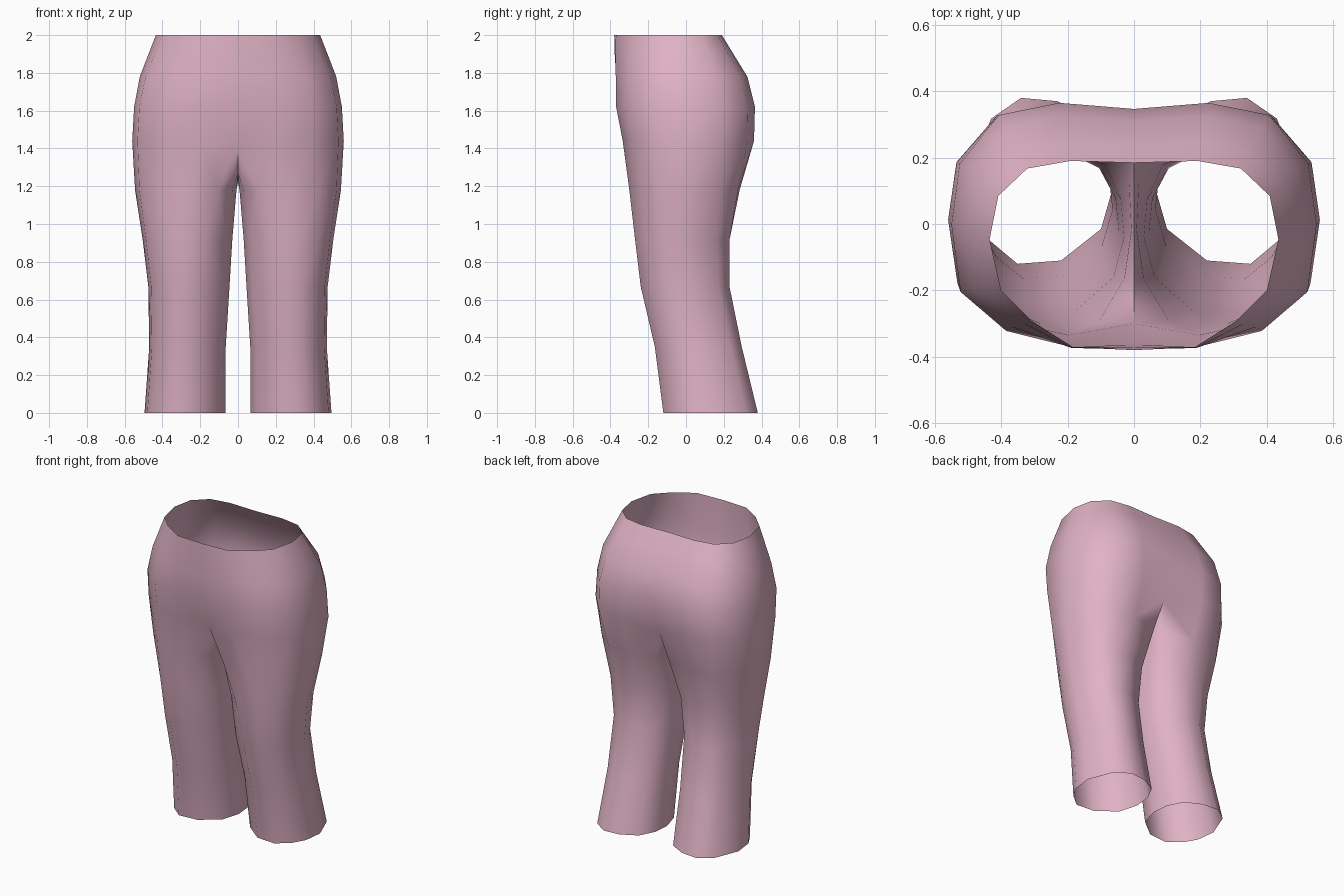
import bpy
import bmesh
from math import radians

default_cube = bpy.data.objects.get("Cube")
if default_cube:
    bpy.data.objects.remove(default_cube)

# Half cross-sections, running back centre > outer side > front centre > inner side.
# Across: -1 is the inner edge and 1 the outer; depth: -1 is the front and 1 the back.
INNER = [(-1, -.5), (-1, 0), (-1, .5)]
WAIST = [(-1, .98), (-.12, 1), (.48, .92), (.88, .63), (1, .17),
         (.84, -.37), (.42, -.69), (-.16, -.97), (-1, -1)] + INNER
HIP = [(-1, .95), (-.18, 1), (.48, .9), (.91, .5), (1, 0),
       (.9, -.55), (.4, -.87), (-.3, -1), (-1, -.98)] + INNER
LEG = [(-.72, .74), (-.23, .96), (.28, 1), (.7, .75), (1, .1),
       (.93, -.4), (.72, -.72), (.33, -1), (-.28, -.96),
       (-.84, -.58), (-1, -.1), (-.95, .35)]

# Height, inner x, outer x, front y, back y, start section, end section, blend
BODY_LEVELS = [
    (2, 0, .435, -.38, .19, WAIST, HIP, 0),
    (1.91, 0, .47, -.38, .245, WAIST, HIP, .3),
    (1.78, 0, .52, -.375, .325, WAIST, HIP, .7),
    (1.62, 0, .55, -.37, .365, HIP, LEG, 0),
    (1.44, 0, .56, -.335, .36, HIP, LEG, 0),
]
LEG_LEVELS = [
    (1.18, .008, .545, -.3, .29, HIP, LEG, .5),
    (.92, .03, .505, -.27, .235, HIP, LEG, .85),
    (.67, .045, .475, -.24, .23, HIP, LEG, 1),
    (.35, .065, .47, -.165, .295, HIP, LEG, 1),
    (0, .065, .495, -.12, .38, HIP, LEG, 1),
]
# Centre seam under the crotch: ring index > (y, z)
CROTCH = {0: (.28, 1.37), 8: (-.3, 1.41), 9: (-.19, 1.27),
          10: (.02, 1.22), 11: (.17, 1.25)}


def ring_points(level):
    """Scale a blended cross-section to the extents of one level."""
    z, x_in, x_out, front, back, start, end, blend = level
    points = []
    for (u0, v0), (u1, v1) in zip(start, end):
        u = u0 + (u1 - u0) * blend
        v = v0 + (v1 - v0) * blend
        x = x_in + (x_out - x_in) * (u + 1) / 2
        y = (front + back) / 2 + (back - front) / 2 * v
        points.append((x, y, z))
    return points


def bridge(bm, upper, lower, closed):
    """Join two rings with quads facing outward."""
    count = len(lower)
    for k in range(count if closed else count - 1):
        n = (k + 1) % count
        bm.faces.new((upper[k], upper[n], lower[n], lower[k]))


def make_material(name, color):
    mat = bpy.data.materials.new(name)
    mat.use_nodes = True
    mat.diffuse_color = color
    shader = mat.node_tree.nodes["Principled BSDF"]
    shader.inputs["Base Color"].default_value = color
    shader.inputs["Roughness"].default_value = .8
    return mat


bm = bmesh.new()

# Hips: open half rings from the waist down to the crotch
outer_count = len(WAIST) - len(INNER)
body_rings = []
for level in BODY_LEVELS:
    points = ring_points(level)
    if level is BODY_LEVELS[-1]:
        for index, (y, z) in CROTCH.items():
            points[index] = (0, y, z)
    else:
        points = points[:outer_count]
    body_rings.append([bm.verts.new(p) for p in points])
for upper, lower in zip(body_rings, body_rings[1:]):
    bridge(bm, upper, lower[:outer_count], False)

# Leg: closed rings continuing from the crotch to the open hem
leg_rings = [body_rings[-1]]
for level in LEG_LEVELS:
    leg_rings.append([bm.verts.new(p) for p in ring_points(level)])
for upper, lower in zip(leg_rings, leg_rings[1:]):
    bridge(bm, upper, lower, True)

mesh = bpy.data.meshes.new("trousers")
bm.to_mesh(mesh)
bm.free()
trousers = bpy.data.objects.new("trousers", mesh)
bpy.context.collection.objects.link(trousers)
mesh.materials.append(make_material("dusty_pink", (.75, .45, .56, 1)))

# Mirror the other half, then shade smoothly
bpy.ops.object.select_all(action="DESELECT")
trousers.select_set(True)
bpy.context.view_layer.objects.active = trousers
mirror = trousers.modifiers.new("mirror", "MIRROR")
mirror.use_clip = True
mirror.merge_threshold = .001
bpy.ops.object.modifier_apply(modifier=mirror.name)
bpy.ops.object.shade_smooth_by_angle(angle=radians(60))
